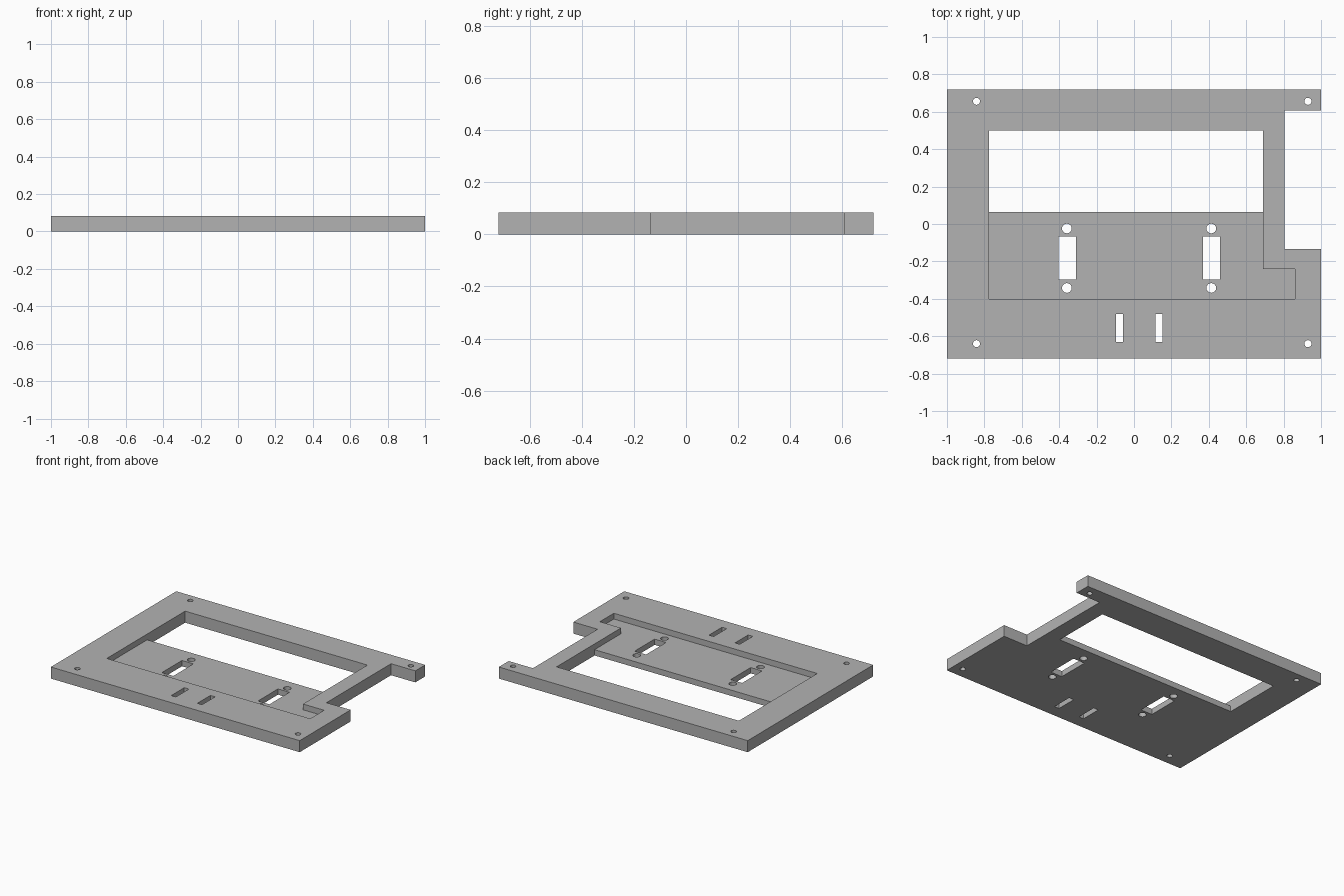
import bpy
import bmesh
import math

cube = bpy.data.objects.get("Cube")
if cube:
    bpy.data.objects.remove(cube, do_unlink=True)

THICK = 0.084
FLOOR = 0.042

grey = bpy.data.materials.new("plain grey")
grey.use_nodes = True
colour = (0.45, 0.45, 0.45, 1)
grey.diffuse_color = colour
grey.node_tree.nodes["Principled BSDF"].inputs["Base Color"].default_value = colour


def rect(x0, x1, y0, y1):
    return [(x0, y0), (x1, y0), (x1, y1), (x0, y1)]


def circle(x, y, r, sides=16):
    return [(x + r * math.cos(math.tau * i / sides),
             y + r * math.sin(math.tau * i / sides)) for i in range(sides)]


def prisms(name, outlines, z0, z1):
    """One object made of upright prisms, one for each counter-clockwise outline."""
    bm = bmesh.new()
    for pts in outlines:
        low = [bm.verts.new((x, y, z0)) for x, y in pts]
        high = [bm.verts.new((x, y, z1)) for x, y in pts]
        bm.faces.new(low[::-1])
        bm.faces.new(high)
        for i in range(len(pts)):
            j = (i + 1) % len(pts)
            bm.faces.new((low[i], low[j], high[j], high[i]))
    mesh = bpy.data.meshes.new(name)
    bm.to_mesh(mesh)
    bm.free()
    mesh.materials.append(grey)
    obj = bpy.data.objects.new(name, mesh)
    bpy.context.collection.objects.link(obj)
    return obj


# Plate outline with the notch in its left edge
plate = prisms("mounting_plate", [[
    (-1, -0.72), (1, -0.72), (1, -0.135), (0.805, -0.135),
    (0.805, 0.607), (1, 0.607), (1, 0.72), (-1, 0.72)]], 0, THICK)

# Shallow pocket with a side step, running up to the window
pocket = prisms("pocket_cutter", [[
    (-0.775, -0.4), (0.86, -0.4), (0.86, -0.24), (0.69, -0.24),
    (0.69, 0.5), (-0.775, 0.5)]], FLOOR, 0.2)

# Window, connector slots with screw holes, strap slots, corner holes
openings = [rect(-0.775, 0.69, 0.064, 0.5)]
for x in (-0.357, 0.415):
    openings.append(rect(x - 0.046, x + 0.046, -0.298, -0.068))
    openings += [circle(x - 0.002, y, 0.026) for y in (-0.024, -0.342)]
for x in (-0.077, 0.133):
    openings.append(rect(x - 0.019, x + 0.019, -0.63, -0.48))
for x in (-0.842, 0.93):
    openings += [circle(x, y, 0.019) for y in (-0.64, 0.656)]
through = prisms("opening_cutter", openings, -0.1, 0.2)

# Cut the plate
bpy.context.view_layer.objects.active = plate
for cutter in (pocket, through):
    cutter.hide_render = True
    mod = plate.modifiers.new(cutter.name, "BOOLEAN")
    mod.operation = "DIFFERENCE"
    mod.solver = "EXACT"
    mod.object = cutter
    bpy.ops.object.modifier_apply(modifier=mod.name)
    bpy.data.objects.remove(cutter, do_unlink=True)
